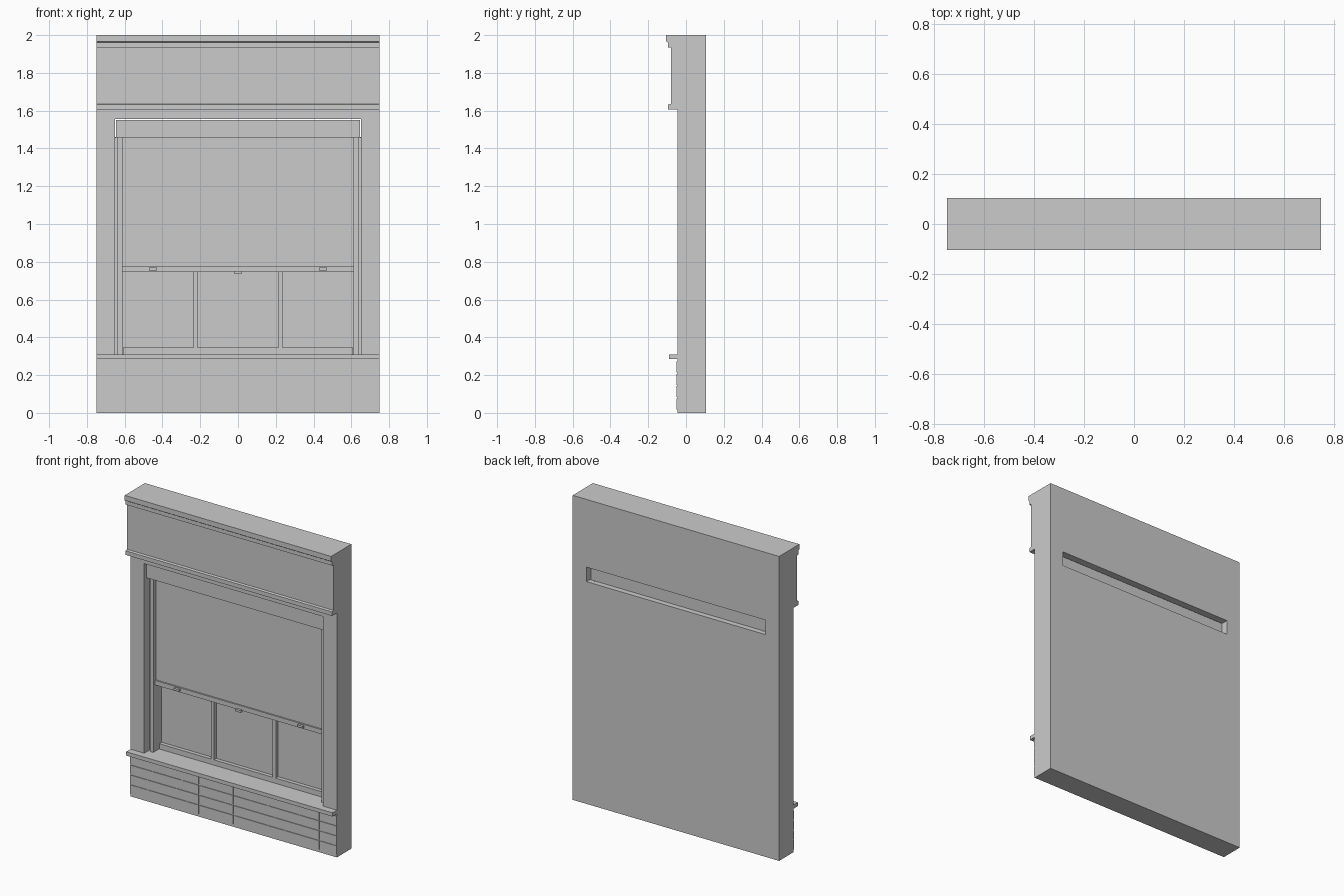
import bpy
import bmesh

cube = bpy.data.objects.get("Cube")
if cube:
    bpy.data.objects.remove(cube, do_unlink=True)

grey = bpy.data.materials.new("plain grey")
grey.use_nodes = True
grey.diffuse_color = (0.6, 0.6, 0.6, 1)
grey.node_tree.nodes["Principled BSDF"].inputs["Base Color"].default_value = (0.6, 0.6, 0.6, 1)


def finish(name, bm):
    bmesh.ops.recalc_face_normals(bm, faces=bm.faces)
    mesh = bpy.data.meshes.new(name)
    bm.to_mesh(mesh)
    bm.free()
    mesh.materials.append(grey)
    obj = bpy.data.objects.new(name, mesh)
    bpy.context.collection.objects.link(obj)
    return obj


def add_box(bm, x, y, z):
    """Add a box given its (low, high) range on each axis."""
    verts = bmesh.ops.create_cube(bm, size=1)["verts"]
    for v in verts:
        for axis, (low, high) in enumerate((x, y, z)):
            v.co[axis] = high if v.co[axis] > 0 else low


def box(name, x, y, z):
    bm = bmesh.new()
    add_box(bm, x, y, z)
    return finish(name, bm)


def moulding(name, profile, half):
    """Extrude a (y, z) profile along x."""
    bm = bmesh.new()
    face = bm.faces.new([bm.verts.new((-half, y, z)) for y, z in profile])
    new = bmesh.ops.extrude_face_region(bm, geom=[face])["geom"]
    moved = [g for g in new if isinstance(g, bmesh.types.BMVert)]
    bmesh.ops.translate(bm, verts=moved, vec=(2 * half, 0, 0))
    return finish(name, bm)


def cut(target, x, y, z):
    cutter = box("cutter", x, y, z)
    cutter.hide_render = True
    mod = target.modifiers.new("opening", "BOOLEAN")
    mod.operation = "DIFFERENCE"
    mod.solver = "EXACT"
    mod.object = cutter
    bpy.context.view_layer.objects.active = target
    bpy.ops.object.modifier_apply(modifier=mod.name)
    bpy.data.objects.remove(cutter, do_unlink=True)


HALF = 0.75      # half width of the wall
OPEN = 0.65      # half width of the opening
PANE = 0.61      # half width of the glazing
FRONT = -0.045   # wall front
GLASS = 0.08     # back of the opening

# Wall with the window opening and the slot behind the shutter box
wall = box("wall", (-HALF, HALF), (FRONT, 0.105), (0, 2))
cut(wall, (-OPEN, OPEN), (-0.2, GLASS), (0.30, 1.555))
cut(wall, (-OPEN, OPEN), (0.065, 0.2), (1.46, 1.555))

# Sign board with stepped cornice and lower moulding
moulding("header_board", [
    (FRONT, 1.605), (-0.095, 1.605), (-0.095, 1.632), (-0.08, 1.636),
    (-0.08, 1.935), (-0.094, 1.935), (-0.094, 1.96), (-0.105, 1.967),
    (-0.105, 2), (FRONT, 2)], HALF)

# Window sill: outer ledge and inner shelf
box("sill_ledge", (-HALF, HALF), (-0.09, FRONT), (0.285, 0.31))
box("sill_shelf", (-OPEN, OPEN), (FRONT, GLASS), (0.285, 0.31))

# Shutter box
box("shutter_box", (-0.645, 0.645), (-0.03, 0.065), (1.458, 1.55))

# Side rails with a recessed filler beside each
for side, label in ((-1, "right"), (1, "left")):
    def span(a, b):
        return tuple(sorted((side * a, side * b)))
    box(label + "_rail", span(0.612, 0.637), (-0.005, GLASS), (0.31, 1.458))
    box(label + "_rail_filler", span(0.637, OPEN), (0.01, GLASS), (0.31, 1.458))

# Pulled-down shutter, its bottom bar, latches and pull
box("shutter_sheet", (-0.612, 0.612), (0.025, 0.035), (0.775, 1.458))
box("shutter_bottom_bar", (-0.612, 0.612), (0.015, 0.04), (0.745, 0.775))
for x, z, label in ((-0.45, 0.762, "right_latch"), (0.45, 0.762, "left_latch"),
                    (0, 0.744, "centre_pull")):
    box(label, (x - 0.02, x + 0.02), (0, 0.02), (z - 0.007, z + 0.007))

# Window frame: bottom rail, top rail and mullions
frame = bmesh.new()
add_box(frame, (-PANE, PANE), (0.055, GLASS), (0.31, 0.345))
add_box(frame, (-PANE, PANE), (0.055, GLASS), (1.42, 1.458))
for x in (-0.225, 0.225):
    add_box(frame, (x - 0.011, x + 0.011), (0.055, GLASS), (0.345, 1.42))
finish("window_frame", frame)

# Thin tiles below the sill
tiles = bmesh.new()
joints = [-HALF, -0.625, -0.375, -0.25, 0, 0.25, 0.625, HALF]
gap = 0.003
for row in range(4):
    low = 0.015 + row * 0.065
    for a, b in zip(joints, joints[1:]):
        left = a if a == -HALF else a + gap
        right = b if b == HALF else b - gap
        add_box(tiles, (left, right), (FRONT - 0.004, FRONT), (low + gap, low + 0.065 - gap))
finish("base_tiles", tiles)
